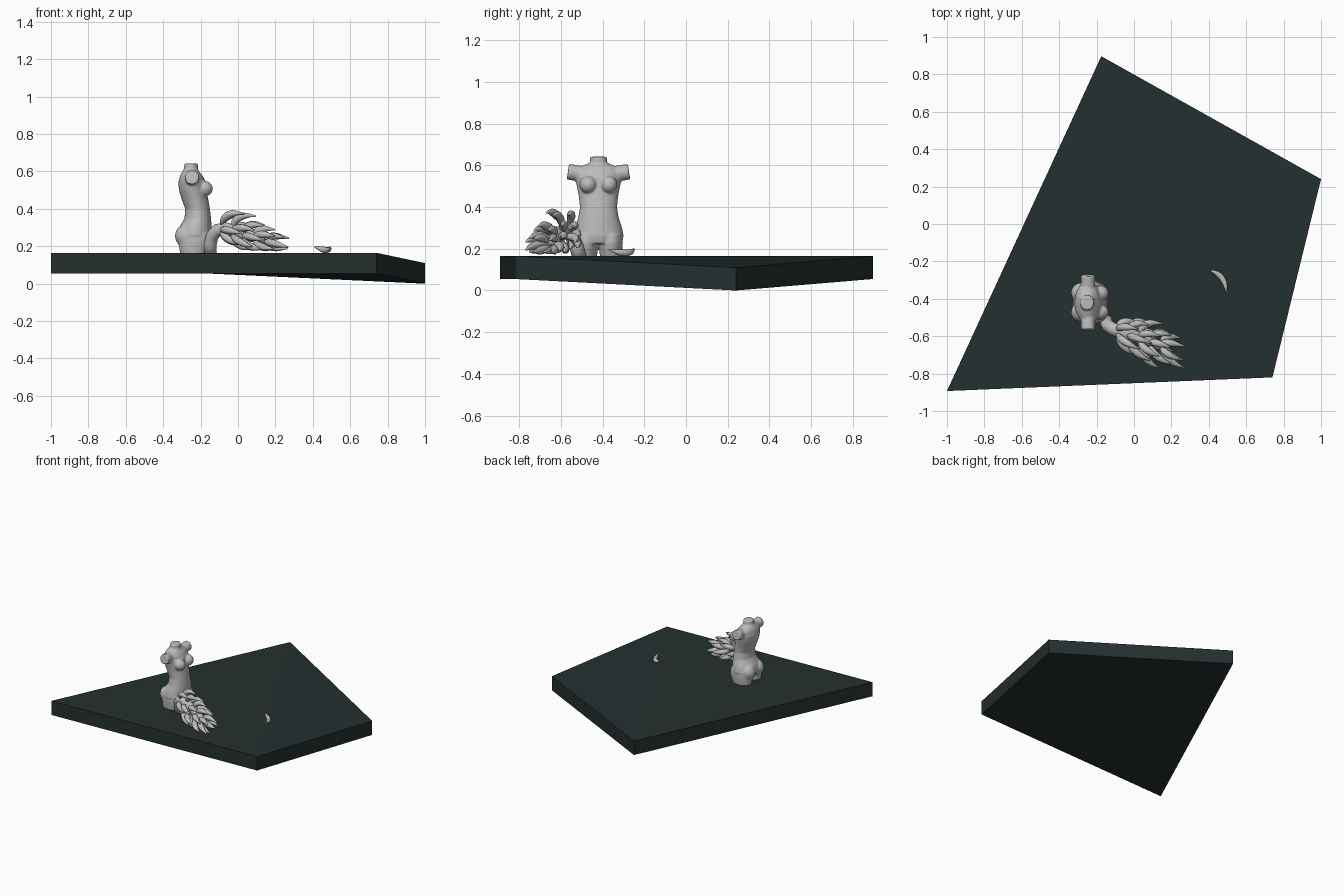
import bpy, bmesh, math, random
from mathutils import Vector, Matrix

if "Cube" in bpy.data.objects:
    bpy.data.objects.remove(bpy.data.objects["Cube"])

random.seed(4)


def material(name, rgb):
    m = bpy.data.materials.new(name)
    m.diffuse_color = (*rgb, 1)
    m.use_nodes = True
    m.node_tree.nodes["Principled BSDF"].inputs["Base Color"].default_value = m.diffuse_color
    return m


STONE = material("pale grey stone", (0.50, 0.50, 0.50))
SLATE = material("dark green slate", (0.018, 0.029, 0.029))


def finish(name, bm, mat, smooth=True):
    bmesh.ops.recalc_face_normals(bm, faces=bm.faces[:])
    me = bpy.data.meshes.new(name)
    bm.to_mesh(me)
    bm.free()
    me.materials.append(mat)
    for p in me.polygons:
        p.use_smooth = smooth
    ob = bpy.data.objects.new(name, me)
    bpy.context.scene.collection.objects.link(ob)
    return ob


def skin(bm, rings):
    """Join rings of equal vertex count and cap both ends."""
    vs = [[bm.verts.new(p) for p in r] for r in rings]
    n = len(vs[0])
    for a, b in zip(vs, vs[1:]):
        for i in range(n):
            j = (i + 1) % n
            bm.faces.new((a[i], a[j], b[j], b[i]))
    bm.faces.new(vs[0][::-1])
    bm.faces.new(vs[-1])


def loft(bm, rows, y, n=40):
    """Upright loft of ellipses: rows of (z, x centre, x radius, y radius)."""
    ang = [2 * math.pi * i / n for i in range(n)]
    skin(bm, [[(xc + rx * math.cos(a), y + ry * math.sin(a), z) for a in ang]
              for z, xc, rx, ry in rows])


def sweep(bm, pts, radii, n=8):
    """Round tube along points with a radius at each point."""
    pts = [Vector(p) for p in pts]
    rings, side, last = [], None, None
    for k, p in enumerate(pts):
        t = (pts[min(k + 1, len(pts) - 1)] - pts[max(k - 1, 0)]).normalized()
        if side is None:
            side = t.orthogonal().normalized()
        else:
            side = (last.rotation_difference(t) @ side).normalized()
        last, up = t, t.cross(side)
        rings.append([p + radii[k] * (side * math.cos(2 * math.pi * i / n) +
                                      up * math.sin(2 * math.pi * i / n))
                      for i in range(n)])
    skin(bm, rings)


def bezier(a, b, c, n):
    return [a * (1 - u) ** 2 + b * 2 * u * (1 - u) + c * u * u
            for u in (i / n for i in range(n + 1))]


# tapered fruit thickness: thin neck, full middle, blunt tip
FRUIT = [0.35, 0.62, 0.88, 1.0, 1.03, 1.0, 0.9, 0.68, 0.4, 0.2]


def fruit(bm, a, b, c, r):
    sweep(bm, bezier(a, b, c, len(FRUIT) - 1), [r * f for f in FRUIT])


# Slab: irregular four-sided plate with one drooping corner
bm = bmesh.new()
corners = [(-1.0, -0.893, 0.055), (0.74, -0.82, 0.055),
           (1.0, 0.24, 0.0), (-0.175, 0.897, 0.055)]
lo = [bm.verts.new(c) for c in corners]
hi = [bm.verts.new((x, y, z + 0.11)) for x, y, z in corners]
for a, b, c in ((0, 1, 3), (1, 2, 3)):
    bm.faces.new((hi[a], hi[b], hi[c]))
    bm.faces.new((lo[c], lo[b], lo[a]))
for i in range(4):
    j = (i + 1) % 4
    bm.faces.new((lo[i], lo[j], hi[j], hi[i]))
finish("slab", bm, SLATE, smooth=False)

# Torso: lofted trunk plus mirrored volumes, fused by a remesh
Y = -0.42
bm = bmesh.new()
loft(bm, [(0.642, -0.25, 0.036, 0.040), (0.612, -0.252, 0.038, 0.042),
          (0.598, -0.253, 0.046, 0.078), (0.578, -0.25, 0.060, 0.107),
          (0.54, -0.245, 0.074, 0.112), (0.50, -0.242, 0.074, 0.104),
          (0.45, -0.23, 0.071, 0.094), (0.40, -0.216, 0.066, 0.089),
          (0.35, -0.215, 0.071, 0.097), (0.30, -0.228, 0.087, 0.114),
          (0.26, -0.232, 0.094, 0.121), (0.225, -0.231, 0.085, 0.108)], Y)


def ball(co, scale):
    bmesh.ops.create_uvsphere(
        bm, u_segments=24, v_segments=16, radius=1,
        matrix=Matrix.Translation(co) @ Matrix.Diagonal((*scale, 1)))


for s in (-1, 1):
    # thigh, breast, buttock and cut arm stub
    loft(bm, [(0.27, -0.232, 0.085, 0.056), (0.23, -0.231, 0.089, 0.058),
              (0.20, -0.232, 0.084, 0.056), (0.156, -0.236, 0.072, 0.051)],
         Y + s * 0.059)
    ball((-0.180, Y + s * 0.050, 0.508), (0.045, 0.041, 0.042))
    ball((-0.282, Y + s * 0.052, 0.255), (0.055, 0.054, 0.060))
    bmesh.ops.create_cone(
        bm, cap_ends=True, segments=28, radius1=0.038, radius2=0.038, depth=0.09,
        matrix=Matrix.Translation((-0.246, Y + s * 0.102, 0.563)) @
        Matrix.Rotation(math.pi / 2 + s * 0.15, 4, 'X'))
torso = finish("torso", bm, STONE)
fuse = torso.modifiers.new("fuse", 'REMESH')
fuse.mode = 'VOXEL'
fuse.voxel_size = 0.005
fuse.use_smooth_shade = True
relax = torso.modifiers.new("relax", 'SMOOTH')
relax.factor = 0.5
relax.iterations = 8

# Stalk: rises from the slab beside the hip and bends forward
bm = bmesh.new()
sweep(bm, [(-0.148, -0.512, 0.158), (-0.148, -0.525, 0.21), (-0.138, -0.545, 0.255),
           (-0.112, -0.562, 0.285), (-0.07, -0.578, 0.293), (0.0, -0.60, 0.275),
           (0.08, -0.625, 0.25), (0.16, -0.645, 0.23)],
      [0.035, 0.034, 0.034, 0.035, 0.036, 0.034, 0.028, 0.016], 20)
finish("stalk", bm, STONE)

# Fruit bunch: rings of bent fruit along the stalk, sweeping forward
bm = bmesh.new()
start, end = Vector((-0.09, -0.575, 0.288)), Vector((0.145, -0.65, 0.225))
axis = (end - start).normalized()
RINGS, PER_RING = 5, 6
for k in range(RINGS):
    t = k / (RINGS - 1)
    base = start.lerp(end, t)
    wide = 0.075 + 0.045 * math.sin(math.pi * min(1, t + 0.1))
    above, below = 0.14 - 0.085 * t, 0.065 + 0.03 * math.sin(math.pi * t)
    for i in range(PER_RING):
        a = 2 * math.pi * (i + 0.5 * (k % 2)) / PER_RING + random.uniform(-0.12, 0.12)
        tall = above if math.sin(a) > 0 else below
        out = Vector((0, wide * math.cos(a), tall * math.sin(a)))
        out *= random.uniform(0.92, 1.06)
        reach = random.uniform(0.11, 0.14)
        pts = [base + out * 0.2, base + out * 0.95 + axis * 0.02,
               base + out + axis * reach]
        for p in pts:
            p.z = max(p.z, 0.187)
        fruit(bm, *pts, 0.020)
finish("fruit_bunch", bm, STONE)

# Loose fruit lying on the slab
bm = bmesh.new()
fruit(bm, Vector((0.412, -0.25, 0.197)), Vector((0.492, -0.275, 0.163)),
      Vector((0.494, -0.37, 0.197)), 0.016)
finish("loose_fruit", bm, STONE)
